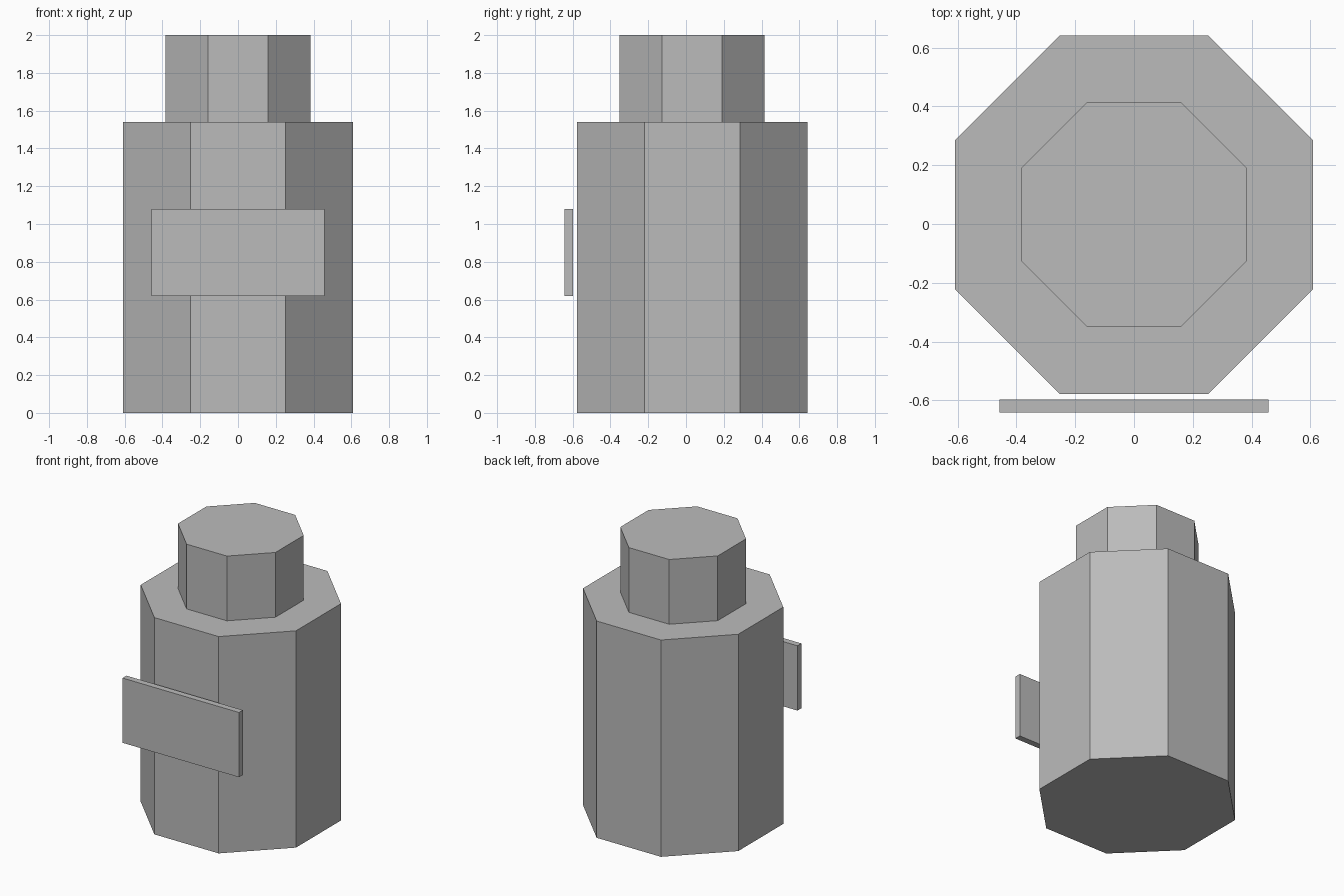
import bpy, math

if "Cube" in bpy.data.objects:
    bpy.data.objects.remove(bpy.data.objects["Cube"])

grey = bpy.data.materials.new("plain grey")
grey.diffuse_color = (0.5, 0.5, 0.5, 1)
grey.use_nodes = True
grey.node_tree.nodes["Principled BSDF"].inputs["Base Color"].default_value = grey.diffuse_color


def finish(name):
    ob = bpy.context.object
    ob.name = name
    ob.data.materials.append(grey)
    return ob


def octagon(name, apothem, z0, z1):
    """Eight-sided prism with flat sides facing the axes."""
    bpy.ops.mesh.primitive_cylinder_add(
        vertices=8, radius=apothem / math.cos(math.pi / 8), depth=z1 - z0,
        location=(0, 0.032, (z0 + z1) / 2), rotation=(0, 0, math.pi / 8))
    return finish(name)


# Bottle body and cap
octagon("bottle_body", 0.61, 0, 1.54)
octagon("bottle_cap", 0.383, 1.54, 2)

# Label plate floating just in front of the body
bpy.ops.mesh.primitive_cube_add(size=1, location=(0, -0.62, 0.85))
label = finish("label_plate")
label.scale = (0.915, 0.044, 0.46)
